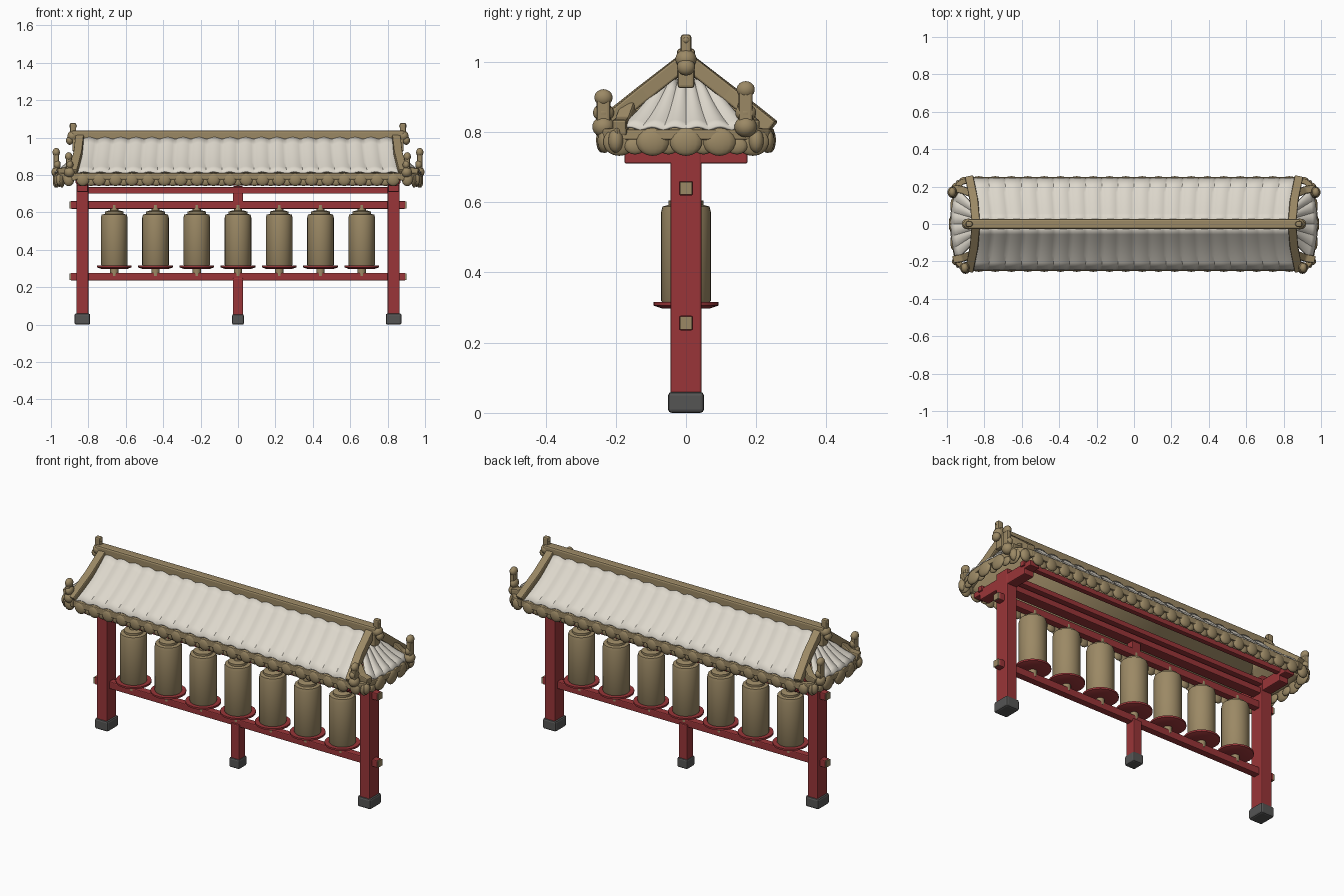
import bpy, bmesh, math
from mathutils import Vector, Matrix

if "Cube" in bpy.data.objects:
    bpy.data.objects.remove(bpy.data.objects["Cube"])

def mat(name, c):
    m = bpy.data.materials.new(name)
    m.diffuse_color = (*c, 1)
    m.use_nodes = True
    m.node_tree.nodes["Principled BSDF"].inputs["Base Color"].default_value = m.diffuse_color
    return m

RED = mat("red paint", (0.32, 0.036, 0.04))
GOLD = mat("dull gold", (0.33, 0.25, 0.13))
WHITE = mat("pale tile", (0.72, 0.68, 0.60))
GREY = mat("grey stone", (0.09, 0.09, 0.088))

def finish(bm, name, m, smooth=False, bevel=0):
    bmesh.ops.recalc_face_normals(bm, faces=bm.faces)
    me = bpy.data.meshes.new(name)
    bm.to_mesh(me)
    bm.free()
    ob = bpy.data.objects.new(name, me)
    bpy.context.collection.objects.link(ob)
    me.materials.append(m)
    if bevel:
        b = ob.modifiers.new("bevel", 'BEVEL')
        b.width, b.segments = bevel, 2
    if smooth:
        bpy.context.view_layer.objects.active = ob
        ob.select_set(True)
        bpy.ops.object.shade_smooth_by_angle(angle=math.radians(40))
        ob.select_set(False)
    return ob

def box(name, x0, x1, y0, y1, z0, z1, m, bevel=0.005):
    bm = bmesh.new()
    bmesh.ops.create_cube(bm, size=1, matrix=Matrix.Translation(((x0+x1)/2, (y0+y1)/2, (z0+z1)/2))
                          @ Matrix.Diagonal((x1-x0, y1-y0, z1-z0, 1)))
    return finish(bm, name, m, bevel=bevel)

def bar(name, pts, w, h, m):
    """Rectangular bar swept along a short path."""
    bm = bmesh.new()
    rings = []
    for i, p in enumerate(pts):
        d = (Vector(pts[min(i+1, len(pts)-1)]) - Vector(pts[max(i-1, 0)])).normalized()
        s = d.cross(Vector((0, 0, 1))).normalized()
        u = s.cross(d)
        rings.append([bm.verts.new(Vector(p) + s*a*w/2 + u*b*h/2)
                      for a, b in ((-1, -1), (1, -1), (1, 1), (-1, 1))])
    for a, b in zip(rings, rings[1:]):
        for k in range(4):
            bm.faces.new((a[k], a[(k+1) % 4], b[(k+1) % 4], b[k]))
    bm.faces.new(rings[0])
    bm.faces.new(rings[-1])
    return finish(bm, name, m, bevel=0.006)

def lathe(name, x, prof, m, n=28):
    bm = bmesh.new()
    vs = [bm.verts.new((x + r, 0, z)) for r, z in prof]
    es = [bm.edges.new(e) for e in zip(vs, vs[1:])]
    bmesh.ops.spin(bm, geom=vs+es, cent=(x, 0, 0), axis=(0, 0, 1), angle=2*math.pi, steps=n)
    bmesh.ops.remove_doubles(bm, verts=bm.verts, dist=1e-5)
    return finish(bm, name, m, smooth=True)

def blobs(name, items, m):
    """Group of ellipsoids: (centre, radii)."""
    bm = bmesh.new()
    for c, r in items:
        bmesh.ops.create_uvsphere(bm, u_segments=14, v_segments=9, radius=1,
                                  matrix=Matrix.Translation(c) @ Matrix.Diagonal((*r, 1)))
    return finish(bm, name, m, smooth=True)

def sheet(name, f, nu, nv, m, thick=0.008):
    bm = bmesh.new()
    g = [[bm.verts.new(f(i/nu, j/nv)) for j in range(nv+1)] for i in range(nu+1)]
    for i in range(nu):
        for j in range(nv):
            bm.faces.new((g[i][j], g[i+1][j], g[i+1][j+1], g[i][j+1]))
    ob = finish(bm, name, m, smooth=True)
    s = ob.modifiers.new("thickness", 'SOLIDIFY')
    s.thickness, s.offset = thick, 0
    return ob

# Posts and stone feet
for s in (-1, 1):
    x = s*0.832
    box("end_post", x-0.032, x+0.032, -0.044, 0.044, 0.05, 0.80, RED)
    box("end_foot", x-0.042, x+0.042, -0.051, 0.051, 0, 0.06, GREY, 0.01)
box("middle_post", -0.027, 0.027, -0.03, 0.03, 0.05, 0.25, RED)
box("middle_foot", -0.032, 0.032, -0.036, 0.036, 0, 0.055, GREY, 0.008)
box("middle_upper_post", -0.027, 0.027, -0.02, 0.02, 0.65, 0.74, RED)

# Rails with gilded end pegs
for z in (0.256, 0.64):
    box("rail", -0.895, 0.895, -0.02, 0.02, z-0.021, z+0.021, RED)
    for s in (-1, 1):
        box("rail_end_plate", s*0.898-0.004, s*0.898+0.004, -0.017, 0.017, z-0.018, z+0.018, GOLD, 0)
box("top_beam", -0.85, 0.85, -0.03, 0.03, 0.70, 0.735, RED)
box("top_plank", -0.86, 0.86, -0.045, 0.045, 0.745, 0.775, RED)

# Cross brackets under the roof ends
for s in (-1, 1):
    box("lower_bracket", s*0.832-0.03, s*0.832+0.03, -0.175, 0.175, 0.71, 0.755, RED)
    box("upper_bracket", s*0.832-0.03, s*0.832+0.03, -0.22, 0.22, 0.74, 0.772, RED)
for s in (-1, 1):
    box("eave_purlin", -0.87, 0.87, s*0.165-0.015, s*0.165+0.015, 0.755, 0.785, RED)

# Seven turning drums
for i in range(7):
    x = (i-3)*0.2205
    lathe("drum", x, [(0, .312), (.066, .312), (.071, .32), (.071, .572), (.067, .588), (.05, .592),
                      (.05, .604), (.03, .61), (0, .612)], GOLD)
    lathe("drum_tray", x, [(0, .296), (.07, .298), (.093, .306), (.093, .316), (0, .316)], RED)
    lathe("drum_spindle", x, [(0, .26), (.022, .26), (.022, .64), (0, .64)], GOLD, 12)

# Main roof slopes: ribbed tiles above, gold soffit below
RIBS = 20
def slope(side, drop, rib):
    def f(u, v):
        x = (u*2-1)*(0.835 + 0.03*v)
        y = 0.015 + 0.228*v
        z = 0.995 - 0.19*v - 0.012*math.sin(math.pi*v)
        return (x, side*y, z - drop + rib*abs(math.sin(math.pi*RIBS*u)))
    return f
# End skirts: a fan of tiles below each gable
def skirt(side, drop, rib):
    def f(u, v):
        t = u*2-1
        x = 0.83 + (0.148 - 0.03*t*t)*v
        z = 0.945 - 0.14*v - 0.012*math.sin(math.pi*v)
        return (side*x, t*(0.07 + 0.125*v), z - drop + rib*abs(math.sin(math.pi*6*u)))
    return f
for s in (-1, 1):
    sheet("roof_tiles", slope(s, 0, 0.013), RIBS*6, 6, WHITE)
    sheet("roof_soffit", slope(s, 0.02, 0), 2, 6, GOLD, 0.016)
    sheet("skirt_tiles", skirt(s, 0, 0.01), 36, 6, WHITE)
    sheet("skirt_soffit", skirt(s, 0.018, 0), 12, 6, GOLD, 0.014)

# Eave edging with rounded tile ends
for s in (-1, 1):
    box("eave_strip", -0.87, 0.87, s*0.238-0.012, s*0.238+0.012, 0.775, 0.81, GOLD)
    blobs("eave_tile_ends", [((-0.83+i*1.66/19, s*0.24, 0.777), (0.036, 0.016, 0.036)) for i in range(20)], GOLD)
    blobs("eave_drips", [((-0.786+i*1.66/19, s*0.23, 0.765), (0.026, 0.012, 0.024)) for i in range(19)], GOLD)
    edge = [(s*(0.975 - 0.03*(t/0.19)**2), t, 0.792) for t in (-0.2, -0.1, 0, 0.1, 0.2)]
    bar("skirt_strip", edge, 0.02, 0.03, GOLD)
    blobs("skirt_tile_ends", [((x, y*0.95, 0.772), (0.016, 0.046, 0.04)) for x, y, z in edge], GOLD)
    blobs("skirt_drips", [((s*0.955, y, 0.76), (0.012, 0.03, 0.024)) for y in (-.145, -.05, .05, .145)], GOLD)

# Ridge with finials
box("ridge", -0.89, 0.89, -0.026, 0.026, 0.985, 1.038, GOLD, 0.01)
for s in (-1, 1):
    box("ridge_finial", s*0.882-0.017, s*0.882+0.017, -0.015, 0.015, 1.0, 1.078, GOLD, 0.008)
    blobs("ridge_finial_knobs", [((s*0.885, 0, 1.008), (0.028, 0.03, 0.028)),
                                 ((s*0.9, 0, 0.985), (0.02, 0.026, 0.024)),
                                 ((s*0.882, 0, 1.062), (0.021, 0.015, 0.015))], GOLD)
    box("gable_pendant", s*0.868-0.018, s*0.868+0.018, -0.024, 0.024, 0.925, 1.0, GOLD, 0.008)

# Gable rake bars, hip bars and corner ornaments
for sx in (-1, 1):
    for sy in (-1, 1):
        bar("gable_rake", [(sx*0.845, 0, 1.005), (sx*0.855, sy*0.12, 0.912),
                           (sx*0.88, sy*0.245, 0.812)], 0.045, 0.045, GOLD)
        bar("hip_bar", [(sx*0.865, sy*0.16, 0.87), (sx*0.91, sy*0.18, 0.822),
                        (sx*0.965, sy*0.19, 0.812)], 0.04, 0.045, GOLD)
        bar("corner_eave", [(sx*0.865, sy*0.238, 0.79), (sx*0.92, sy*0.225, 0.79),
                            (sx*0.96, sy*0.185, 0.792)], 0.03, 0.04, GOLD)
        blobs("corner_tile_ends", [((sx*0.905, sy*0.232, 0.775), (0.03, 0.02, 0.035)),
                                   ((sx*0.95, sy*0.2, 0.775), (0.024, 0.022, 0.034))], GOLD)
        # back corners carry taller ornaments set further out
        x, y, top = (0.972, 0.17, 0.945) if sy > 0 else (0.905, -0.235, 0.922)
        box("corner_ornament", sx*x-0.014, sx*x+0.014, y-0.02, y+0.02, 0.80, top-0.01, GOLD, 0.008)
        blobs("corner_ornament_knobs", [((sx*x, y, top-0.024), (0.02, 0.026, 0.024)),
                                        ((sx*(x-0.005), y, 0.855), (0.02, 0.03, 0.026)),
                                        ((sx*(x-0.004), y, 0.815), (0.03, 0.032, 0.03))], GOLD)
